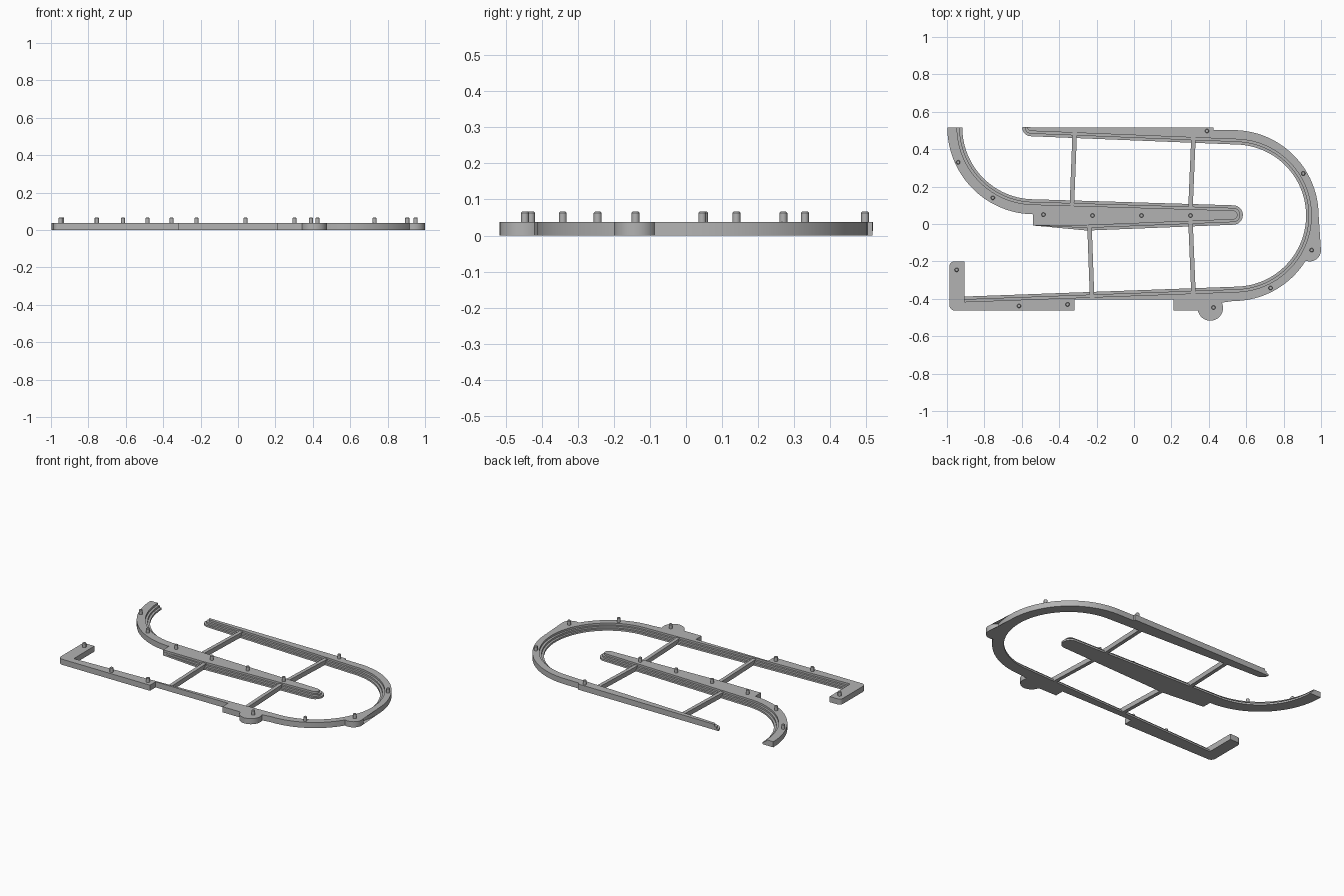
import bpy, bmesh
from math import sin, cos, radians
from mathutils import Vector

if "Cube" in bpy.data.objects:
    bpy.data.objects.remove(bpy.data.objects["Cube"])

H = 0.037                      # plate height
# stepped edge section: (share of step depth, height)
STEP = 0.028
SECTION = [(0, 0), (0, 0.012), (0.5, 0.012), (0.5, 0.024), (1, 0.024), (1, H)]

grey = bpy.data.materials.new("light_grey")
grey.use_nodes = True
tone = (0.45, 0.45, 0.45, 1)
grey.diffuse_color = tone
grey.node_tree.nodes["Principled BSDF"].inputs["Base Color"].default_value = tone


def arc(cx, cy, r, a0, a1, n=32):
    angles = [radians(a0 + (a1 - a0) * i / n) for i in range(n + 1)]
    return [Vector((cx + r * cos(a), cy + r * sin(a))) for a in angles]


def pts(*pairs):
    return [Vector(p) for p in pairs]


def finish(bm, name):
    bmesh.ops.remove_doubles(bm, verts=bm.verts, dist=1e-5)
    bmesh.ops.recalc_face_normals(bm, faces=bm.faces)
    mesh = bpy.data.meshes.new(name)
    bm.to_mesh(mesh)
    bm.free()
    mesh.materials.append(grey)
    ob = bpy.data.objects.new(name, mesh)
    bpy.context.collection.objects.link(ob)
    bpy.ops.object.select_all(action='DESELECT')
    ob.select_set(True)
    bpy.context.view_layer.objects.active = ob
    bpy.ops.object.shade_smooth_by_angle(angle=radians(30))
    return ob


def offset(path, side, dist):
    """Shift an open path sideways with mitred corners."""
    dirs = [(b - a).normalized() for a, b in zip(path, path[1:])]
    out = []
    for i, p in enumerate(path):
        n0 = Vector((-dirs[max(i - 1, 0)].y, dirs[max(i - 1, 0)].x))
        d1 = dirs[min(i, len(dirs) - 1)]
        n1 = Vector((-d1.y, d1.x))
        m = (n0 + n1) / (1 + n0.dot(n1))
        out.append(p + m * side * dist[i])
    return out


def stepped_plate(name, edge, back, side, taper_end=False):
    """Plate with a stepped wall along 'edge' and a plain wall along 'back'."""
    bm = bmesh.new()
    depth = [STEP] * len(edge)
    if taper_end:
        depth[-1] = 0
    rows = []
    for share, z in SECTION:
        line = offset(edge, side, [d * share for d in depth])
        rows.append([bm.verts.new((p.x, p.y, z)) for p in line])
    rows += [[bm.verts.new((p.x, p.y, z)) for p in back] for z in (H, 0)]
    walls = list(zip(rows[:5], rows[1:6])) + [(rows[6], rows[7])]
    for low, high in walls:
        for i in range(len(low) - 1):
            bm.faces.new((low[i], low[i + 1], high[i + 1], high[i]))
    bm.faces.new(rows[5] + rows[6][::-1])      # top
    bm.faces.new(rows[0] + rows[7][::-1])      # underside
    for end in (0, -1):
        bm.faces.new([row[end] for row in rows])
    return finish(bm, name)


# Outer loop: stepped inner wall, plain outer wall with tabs
loop_inner = (arc(-0.55, 0.517, 0.048, 180, 270, 10)
              + arc(0.54, 0.045, 0.38, 88, -88, 64)
              + pts((-0.907, -0.388)))
loop_outer = (pts((-0.55, 0.517), (0.425, 0.517), (0.425, 0.503))
              + arc(0.53, 0.045, 0.457, 90, -17, 40)
              + arc(0.94, -0.14, 0.06, 65, -115, 20)
              + arc(0.53, 0.045, 0.457, -32, -90, 20)
              + arc(0.408, -0.449, 0.068, 25, -168, 28)
              + pts((0.325, -0.463), (0.21, -0.463), (0.21, -0.404),
                    (-0.318, -0.404), (-0.318, -0.463))
              + arc(-0.957, -0.433, 0.03, 270, 180, 8)
              + arc(-0.962, -0.225, 0.025, 180, 90, 8)
              + pts((-0.907, -0.2)))
stepped_plate("outer_loop", loop_inner, loop_outer, 1)

# Curved entry and centre island in one plate
island_edge = (arc(-0.533, 0.517, 0.385, 180, 270)
               + arc(0.53, 0.048, 0.052, 88, -92, 20)
               + pts((-0.25, -0.035), (-0.54, -0.008)))
island_back = arc(-0.533, 0.517, 0.465, 180, 269)
stepped_plate("centre_island", island_edge, island_back, -1, taper_end=True)


# Thin cross bars tying the plates together
def bar(name, a, b, width=0.024, height=0.03):
    a, b = Vector(a), Vector(b)
    d = (b - a).normalized() * width / 2
    n = Vector((-d.y, d.x))
    bm = bmesh.new()
    base = bm.faces.new([bm.verts.new((p.x, p.y, 0))
                         for p in (a - n, b - n, b + n, a + n)])
    top = bmesh.ops.extrude_face_region(bm, geom=[base])["geom"]
    verts = [g for g in top if isinstance(g, bmesh.types.BMVert)]
    bmesh.ops.translate(bm, verts=verts, vec=(0, 0, height))
    finish(bm, name)


bar("back_left_bar", (0.318, 0.465), (0.302, 0.085))
bar("back_right_bar", (-0.317, 0.488), (-0.332, 0.1))
bar("front_left_bar", (0.302, 0.015), (0.318, -0.372))
bar("front_right_bar", (-0.238, -0.008), (-0.224, -0.395))

# Locating pins with chamfered tips
PIN_R, PIN_TOP = 0.011, 0.066
PINS = [(-0.94, 0.33), (-0.755, 0.14), (-0.484, 0.05), (-0.222, 0.045),
        (0.04, 0.045), (0.302, 0.045), (0.39, 0.497), (0.905, 0.27),
        (0.95, -0.14), (0.73, -0.342), (0.425, -0.447), (-0.355, -0.43),
        (-0.615, -0.438), (-0.948, -0.245)]
for k, (x, y) in enumerate(PINS):
    bm = bmesh.new()
    made = bmesh.ops.create_cone(bm, cap_ends=True, segments=20, radius1=PIN_R,
                                 radius2=PIN_R, depth=PIN_TOP - H + 0.01)
    bmesh.ops.translate(bm, verts=made["verts"],
                        vec=(x, y, (PIN_TOP + H - 0.01) / 2))
    rim = [e for e in bm.edges if all(v.co.z > PIN_TOP - 0.001 for v in e.verts)]
    bmesh.ops.bevel(bm, geom=rim, offset=0.003, segments=1, affect='EDGES')
    finish(bm, f"pin_{k + 1}")
